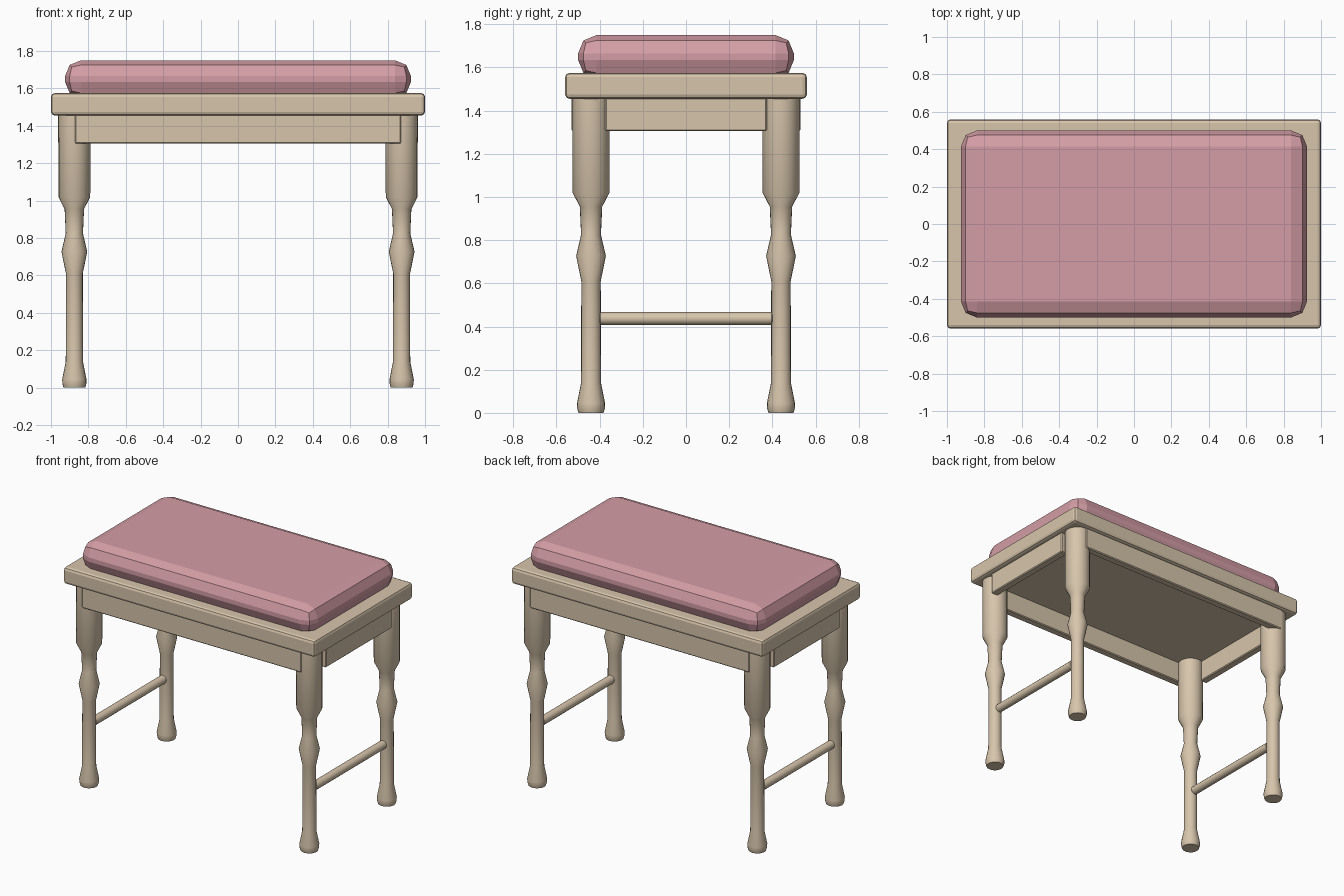
import bpy, bmesh
from math import pi, cos, sin, radians
from mathutils import Matrix

if "Cube" in bpy.data.objects:
    bpy.data.objects.remove(bpy.data.objects["Cube"])


def material(name, color):
    m = bpy.data.materials.new(name)
    m.diffuse_color = color
    m.use_nodes = True
    m.node_tree.nodes["Principled BSDF"].inputs["Base Color"].default_value = m.diffuse_color
    return m


wood = material("wood", (0.68, 0.56, 0.41, 1))
fabric = material("fabric", (0.66, 0.34, 0.38, 1))


def finish(bm, name, mat, smooth=None):
    bmesh.ops.recalc_face_normals(bm, faces=bm.faces)
    me = bpy.data.meshes.new(name)
    bm.to_mesh(me)
    bm.free()
    ob = bpy.data.objects.new(name, me)
    bpy.context.collection.objects.link(ob)
    me.materials.append(mat)
    if smooth:
        bpy.ops.object.select_all(action='DESELECT')
        ob.select_set(True)
        bpy.context.view_layer.objects.active = ob
        bpy.ops.object.shade_smooth_by_angle(angle=radians(smooth))
    return ob


def box(name, center, size, bevel, segments, mat):
    bm = bmesh.new()
    bmesh.ops.create_cube(bm, size=1, matrix=Matrix.Translation(center) @ Matrix.Diagonal((*size, 1)))
    bmesh.ops.bevel(bm, geom=bm.edges[:], offset=bevel, segments=segments, profile=0.5, affect='EDGES')
    return finish(bm, name, mat)


def turned(name, profile, matrix, sides, mat):
    """Solid of revolution from (radius, height) pairs."""
    bm = bmesh.new()
    rings = [[bm.verts.new((r * cos(2 * pi * i / sides), r * sin(2 * pi * i / sides), z))
              for i in range(sides)] for r, z in profile]
    for a, b in zip(rings, rings[1:]):
        for i in range(sides):
            j = (i + 1) % sides
            bm.faces.new((a[i], a[j], b[j], b[i]))
    bm.faces.new(rings[0])
    bm.faces.new(rings[-1])
    bm.transform(matrix)
    return finish(bm, name, mat, 40)


# Seat board and cushion
box("seat_board", (0, 0, 1.515), (2.0, 1.12, 0.12), 0.02, 2, wood)
box("cushion", (0, 0, 1.65), (1.85, 1.0, 0.2), 0.085, 2, fabric)

# Aprons under the board
for s, long_side, short_side in ((-1, "front", "left"), (1, "back", "right")):
    box(long_side + "_apron", (0, s * 0.503, 1.383), (1.745, 0.055, 0.155), 0.006, 1, wood)
    box(short_side + "_apron", (s * 0.935, 0, 1.383), (0.055, 0.75, 0.155), 0.006, 1, wood)

# Turned legs
LEG = [(0.058, 0), (0.064, 0.02), (0.065, 0.045), (0.046, 0.14), (0.045, 0.61),
       (0.069, 0.727), (0.046, 0.825), (0.052, 0.955), (0.085, 1.02), (0.086, 1.46)]
for sx, side in ((-1, "left"), (1, "right")):
    for sy, end in ((-1, "front"), (1, "back")):
        turned(f"{end}_{side}_leg", LEG, Matrix.Translation((sx * 0.875, sy * 0.44, 0)), 20, wood)
    # Side stretcher between the front and back legs
    rod = [(0.025, -0.4), (0.03, -0.395), (0.03, 0.395), (0.025, 0.4)]
    turned(side + "_stretcher", rod,
           Matrix.Translation((sx * 0.875, 0, 0.437)) @ Matrix.Rotation(pi / 2, 4, 'X'), 12, wood)
